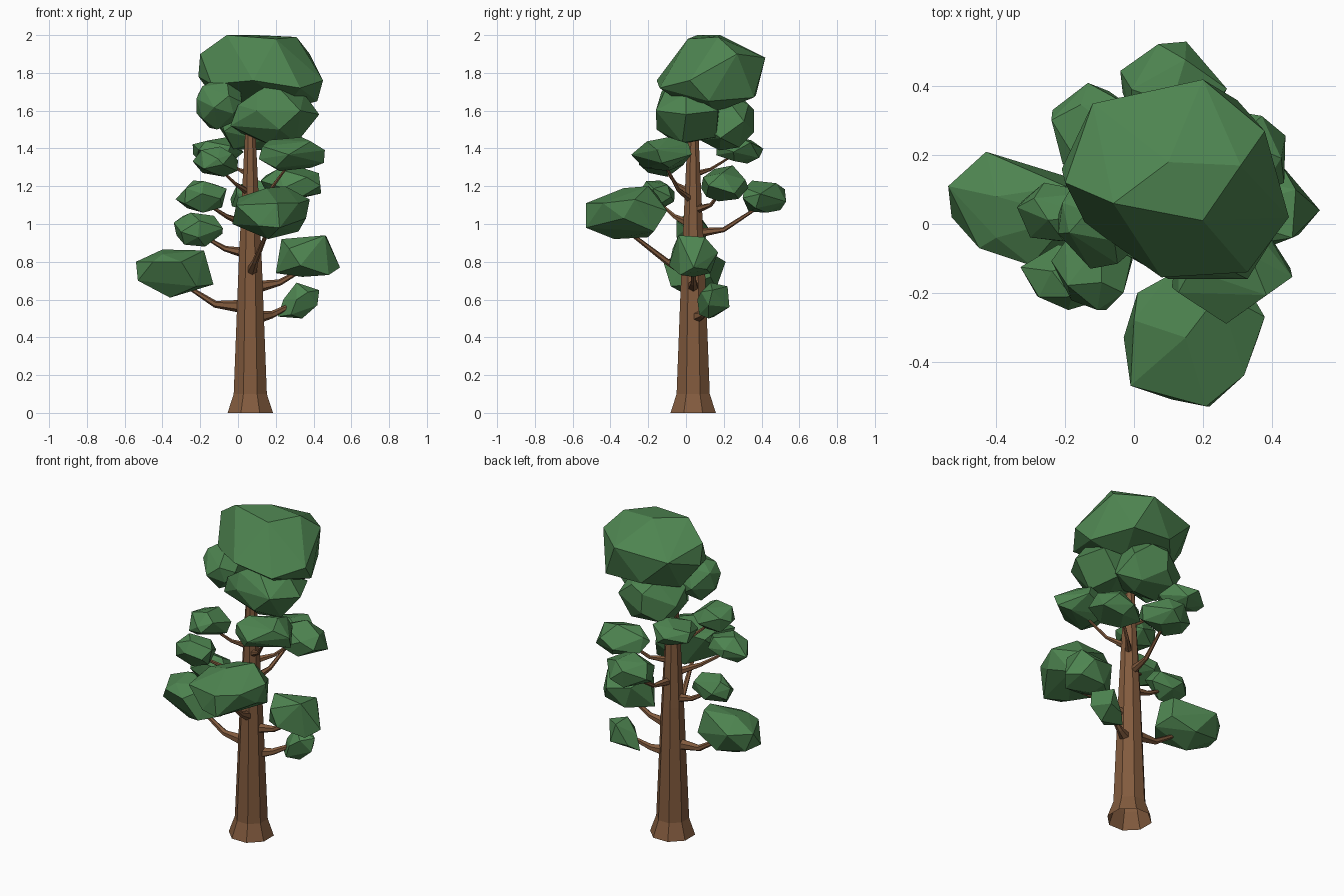
import bpy, bmesh, math, random
from mathutils import Vector


def material(name, rgb):
    m = bpy.data.materials.new(name)
    m.diffuse_color = (*rgb, 1)
    return m


GREEN = material("leaf_green", (0.075, 0.23, 0.08))
BROWN = material("bark_brown", (0.225, 0.105, 0.048))


def finish(name, bm, mat):
    me = bpy.data.meshes.new(name)
    bm.to_mesh(me)
    bm.free()
    me.materials.append(mat)
    bpy.context.collection.objects.link(bpy.data.objects.new(name, me))


def tube(name, rings, sides, level=False):
    """Faceted tapered tube through (x, y, z, radius) rings, open at the base."""
    bm = bmesh.new()
    pts = [Vector(r[:3]) for r in rings]
    loops = []
    for i, p in enumerate(pts):
        d = pts[min(i + 1, len(pts) - 1)] - pts[max(i - 1, 0)]
        u, v = Vector((1, 0, 0)), Vector((0, 1, 0))
        if not level:
            u = d.cross(Vector((0, 0, 1))).normalized()
            v = d.cross(u).normalized()
        angles = [math.tau * (k + 0.5) / sides for k in range(sides)]
        loops.append([bm.verts.new(p + rings[i][3] * (u * math.cos(a) + v * math.sin(a)))
                      for a in angles])
    for a, b in zip(loops, loops[1:]):
        for k in range(sides):
            n = (k + 1) % sides
            bm.faces.new((a[k], a[n], b[n], b[k]))
    bm.faces.new(loops[-1])
    bmesh.ops.recalc_face_normals(bm, faces=bm.faces)
    finish(name, bm, BROWN)


def hull(name, pts):
    """Angular foliage clump: convex hull with near-flat faces merged."""
    bm = bmesh.new()
    for p in pts:
        bm.verts.new(p)
    bmesh.ops.convex_hull(bm, input=bm.verts)
    loose = [v for v in bm.verts if not v.link_faces]
    bmesh.ops.delete(bm, geom=loose, context='VERTS')
    bmesh.ops.dissolve_limit(bm, angle_limit=math.radians(5), verts=bm.verts, edges=bm.edges)
    bmesh.ops.recalc_face_normals(bm, faces=bm.faces)
    finish(name, bm, GREEN)


def clump(name, box, seed, n=14):
    """Random angular clump fitted exactly to a bounding box."""
    rnd = random.Random(seed)
    pts = []
    for i in range(n):
        z = 1 - 2 * (i + 0.5) / n
        a = i * 2.4 + seed + rnd.uniform(-0.4, 0.4)
        r = math.sqrt(1 - z * z)
        pts.append([r * math.cos(a), r * math.sin(a), z + rnd.uniform(-0.1, 0.1)])
    for k in range(3):
        lo, hi = min(p[k] for p in pts), max(p[k] for p in pts)
        for p in pts:
            p[k] = box[2 * k] + (p[k] - lo) / (hi - lo) * (box[2 * k + 1] - box[2 * k])
    hull(name, pts)


# Trunk with flared foot
tube("trunk", [(0.065, 0.038, 0, 0.13), (0.065, 0.038, 0.1, 0.095),
               (0.065, 0.038, 0.8, 0.066), (0.065, 0.037, 1.3, 0.04),
               (0.065, 0.04, 1.62, 0.022)], 8, level=True)

# Crown and the large clumps, shaped from their outlines
hull("crown_top", [
    (-.21, .16, 1.78), (-.2, .12, 1.9), (-.06, .06, 2), (.1, .18, 2), (.31, .17, 1.99),
    (.2, .01, 1.98), (.45, .02, 1.76), (.2, .42, 1.88), (-.12, .35, 1.84), (.38, .27, 1.9),
    (.08, -.155, 1.76), (.33, -.14, 1.72), (.2, .15, 1.59), (.05, .37, 1.68), (.3, .36, 1.67),
    (-.14, 0, 1.74), (-.1, .2, 1.63), (.42, .12, 1.65), (.27, -.02, 1.64)])
hull("crown_front", [
    (0, -.1, 1.63), (.19, -.09, 1.75), (.35, 0, 1.69), (.43, .0, 1.58), (.31, -.02, 1.43),
    (.17, -.04, 1.42), (-.04, -.08, 1.52), (.1, -.16, 1.6), (.33, -.16, 1.6), (.22, -.155, 1.5),
    (.36, .17, 1.6), (.1, .18, 1.6), (.25, .16, 1.46), (.02, .08, 1.48), (.1, -.13, 1.7)])
hull("leaf_front", [
    (0, -.28, 1.14), (-.01, -.47, 1.1), (-.03, -.33, 1.0), (.01, -.2, 1.12), (.1, -.15, 1.15),
    (.15, -.33, 1.19), (.25, -.2, 1.2), (.38, -.27, 1.13), (.32, -.44, 1.11), (.21, -.53, 1.11),
    (.11, -.51, .99), (.22, -.53, .98), (.36, -.33, 1.03), (.32, -.17, .96), (.15, -.2, .93),
    (.16, -.38, .92), (.28, -.1, 1.07)])
hull("leaf_low_left", [
    (-.54, .11, .8), (-.43, .21, .8), (-.4, .08, .865), (-.2, .11, .86), (-.18, .02, .86),
    (-.3, -.12, .8), (-.45, -.07, .8), (-.53, .02, .7), (-.13, .03, .68), (-.36, .03, .61),
    (-.22, -.08, .67), (-.32, .16, .66), (-.5, .13, .69), (-.4, -.04, .84), (-.17, .13, .72)])
hull("leaf_right", [
    (.23, .03, .92), (.27, -.07, .87), (.46, -.04, .94), (.47, .1, .93), (.43, .17, .85),
    (.28, .14, .88), (.54, .04, .77), (.48, -.03, .73), (.2, .02, .74), (.33, -.09, .78),
    (.33, .13, .74), (.34, .04, .72), (.48, .11, .76)])
hull("leaf_low_right", [
    (.24, .14, .6), (.31, .13, .69), (.43, .14, .65), (.42, .12, .57), (.34, .12, .5),
    (.21, .15, .51), (.31, .06, .6), (.28, .07, .52), (.37, .08, .64), (.33, .22, .67),
    (.36, .23, .56), (.26, .2, .55)])

# Smaller clumps: x, y, z ranges
CLUMPS = {
    "crown_left": (-.22, .03, -.13, .16, 1.5, 1.76),
    "crown_back": (-.12, .28, .03, .36, 1.39, 1.7),
    "leaf_upper_left": (-.24, .0, -.25, -.01, 1.25, 1.41),
    "leaf_upper_back": (-.24, .03, .16, .41, 1.32, 1.46),
    "leaf_upper_right": (.11, .46, -.29, .03, 1.28, 1.46),
    "leaf_mid_right": (.12, .44, .08, .33, 1.12, 1.31),
    "leaf_mid_left": (-.33, -.06, -.25, -.06, 1.06, 1.23),
    "leaf_lower_left": (-.34, -.08, -.05, .12, .88, 1.06),
    "leaf_back": (-.04, .27, .3, .53, 1.06, 1.23),
}
for i, (name, box) in enumerate(CLUMPS.items()):
    clump(name, box, i + 3, 20 if "crown" in name else 15)

# Branches: trunk height, bend point, tip inside its clump
BRANCHES = {
    "low_left": (.56, (-.12, .04, .575), (-.27, .04, .67)),
    "low_right": (.50, (.18, .09, .52), (.3, .14, .58)),
    "right": (.66, (.22, .04, .69), (.36, .04, .77)),
    "front": (.73, (.09, -.1, .8), (.16, -.32, .97)),
    "lower_left": (.84, (-.07, .04, .87), (-.19, .03, .94)),
    "back": (.95, (.08, .2, .97), (.11, .4, 1.1)),
    "mid_left": (.99, (-.06, -.06, 1.04), (-.17, -.14, 1.11)),
    "mid_right": (1.07, (.16, .13, 1.1), (.26, .2, 1.19)),
    "upper_right": (1.12, (.17, -.04, 1.18), (.28, -.12, 1.33)),
    "upper_left": (1.16, (-.01, -.05, 1.21), (-.12, -.13, 1.31)),
    "upper_back": (1.26, (.0, .13, 1.29), (-.09, .26, 1.37)),
}
for name, (z, bend, tip) in BRANCHES.items():
    r = 0.041 - 0.022 * z
    tube("branch_" + name, [(.065, .037, z, r * 1.4), (*bend, r * 0.65), (*tip, r * 0.35)], 6)
